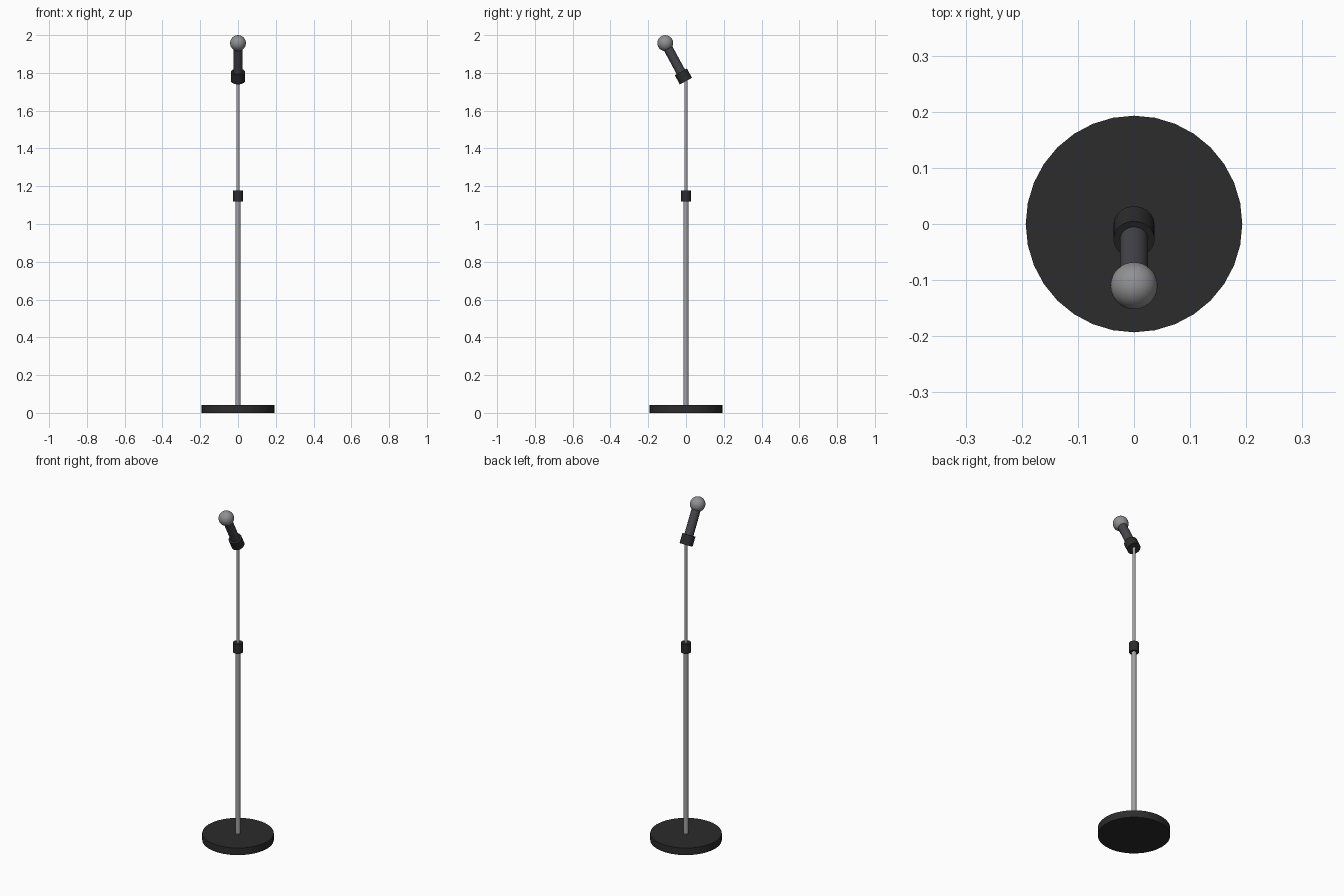
import bpy
import math
from mathutils import Vector

if "Cube" in bpy.data.objects:
    bpy.data.objects.remove(bpy.data.objects["Cube"])


def material(name, r, g, b):
    m = bpy.data.materials.new(name)
    m.diffuse_color = (r, g, b, 1)
    m.use_nodes = True
    m.node_tree.nodes["Principled BSDF"].inputs["Base Color"].default_value = m.diffuse_color
    return m


BLACK = material("black_plastic", 0.025, 0.025, 0.025)
STEEL = material("steel", 0.36, 0.36, 0.36)
HANDLE = material("dark_grey", 0.06, 0.06, 0.07)
MESH = material("grille_grey", 0.28, 0.28, 0.29)


def finish(name, mat):
    ob = bpy.context.object
    ob.name = name
    ob.data.materials.append(mat)
    bpy.ops.object.shade_smooth_by_angle(angle=math.radians(40))
    return ob


def rod(name, start, end, radius, mat, sides=32):
    """Cylinder between two points."""
    start, end = Vector(start), Vector(end)
    axis = end - start
    bpy.ops.mesh.primitive_cylinder_add(
        vertices=sides, radius=radius, depth=axis.length,
        location=(start + end) / 2,
        rotation=axis.to_track_quat('Z', 'Y').to_euler())
    return finish(name, mat)


# Stand: base, telescoping poles and height clamp
rod("base", (0, 0, 0), (0, 0, 0.042), 0.193, BLACK)
rod("lower_pole", (0, 0, 0.001), (0, 0, 1.13), 0.0135, STEEL)
rod("height_clamp", (0, 0, 1.12), (0, 0, 1.177), 0.0265, BLACK)
rod("upper_pole", (0, 0, 1.13), (0, 0, 1.77), 0.0085, STEEL)

# Microphone tilted towards the front
tilt = math.radians(28.5)
direction = Vector((0, -math.sin(tilt), math.cos(tilt)))
clip = Vector((0, -0.014, 1.781))
head = clip + direction * 0.201

rod("microphone_clip", clip - direction * 0.028, clip + direction * 0.028,
    0.0365, BLACK)
rod("microphone_handle", clip - direction * 0.02, head, 0.025, HANDLE)

# Ball grille
bpy.ops.mesh.primitive_uv_sphere_add(segments=32, ring_count=16, radius=0.042,
                                     location=head, rotation=(tilt, 0, 0))
finish("grille", MESH)
